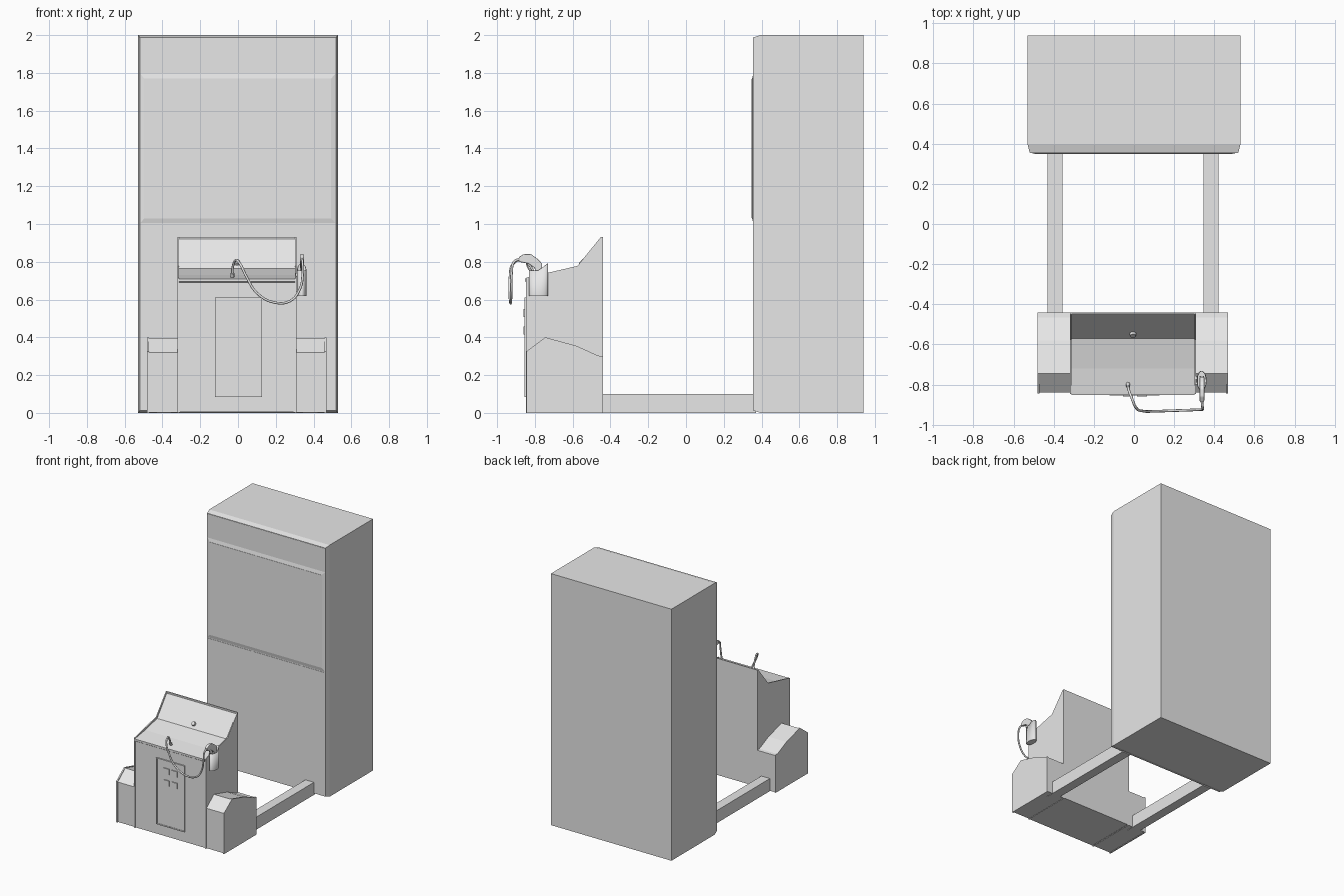
import bpy, bmesh, math
from mathutils import Vector

if "Cube" in bpy.data.objects:
    bpy.data.objects.remove(bpy.data.objects["Cube"])

grey = bpy.data.materials.new("light_grey")
grey.diffuse_color = (0.8, 0.8, 0.8, 1)
grey.use_nodes = True
grey.node_tree.nodes["Principled BSDF"].inputs["Base Color"].default_value = grey.diffuse_color


def finish(bm, name, smooth=False):
    bmesh.ops.recalc_face_normals(bm, faces=bm.faces)
    me = bpy.data.meshes.new(name)
    bm.to_mesh(me)
    bm.free()
    ob = bpy.data.objects.new(name, me)
    bpy.context.collection.objects.link(ob)
    me.materials.append(grey)
    if smooth:
        bpy.context.view_layer.objects.active = ob
        bpy.ops.object.select_all(action='DESELECT')
        ob.select_set(True)
        bpy.ops.object.shade_smooth_by_angle(angle=math.radians(40))
    return ob


def loft(name, a, b):
    """Closed solid between two matching loops."""
    bm = bmesh.new()
    va = [bm.verts.new(p) for p in a]
    vb = [bm.verts.new(p) for p in b]
    n = len(a)
    bm.faces.new(va)
    bm.faces.new(vb[::-1])
    for i in range(n):
        j = (i + 1) % n
        bm.faces.new((va[i], vb[i], vb[j], va[j]))
    return finish(bm, name)


def extrude_x(name, profile, x0, x1):
    return loft(name, [(x0, y, z) for y, z in profile], [(x1, y, z) for y, z in profile])


def rect(x0, x1, z0, z1, y):
    return [(x0, y, z0), (x1, y, z0), (x1, y, z1), (x0, y, z1)]


def box(name, x0, x1, y0, y1, z0, z1):
    return loft(name, rect(x0, x1, z0, z1, y0), rect(x0, x1, z0, z1, y1))


def tube(name, points, radius):
    """Smooth round cable through the points, turned into a mesh."""
    cu = bpy.data.curves.new(name, 'CURVE')
    cu.dimensions = '3D'
    cu.bevel_depth = radius
    cu.bevel_resolution = 2
    cu.use_fill_caps = True
    cu.resolution_u = 6
    sp = cu.splines.new('BEZIER')
    sp.bezier_points.add(len(points) - 1)
    for bp, p in zip(sp.bezier_points, points):
        bp.co = p
        bp.handle_left_type = bp.handle_right_type = 'AUTO'
    ob = bpy.data.objects.new(name, cu)
    bpy.context.collection.objects.link(ob)
    cu.materials.append(grey)
    return ob


# screen cabinet with a chamfered front border
box("cabinet_body", -0.53, 0.53, 0.395, 0.94, 0, 2)
loft("cabinet_front", rect(-0.52, 0.52, 0.012, 1.988, 0.356), rect(-0.53, 0.53, 0, 2, 0.395))
box("lower_panel", -0.517, 0.517, 0.354, 0.36, 0.015, 0.997)
box("header_panel", -0.517, 0.517, 0.354, 0.36, 1.803, 1.985)

# raised screen surround and screen plate
loft("screen_surround", rect(-0.497, 0.493, 1.03, 1.77, 0.35), rect(-0.52, 0.52, 1.0, 1.8, 0.357))
box("screen", -0.495, 0.491, 0.348, 0.354, 1.032, 1.768)

# floor beams joining the cabinet and console
for side, x0 in (("left", -0.43), ("right", 0.345)):
    box("beam_" + side, x0, x0 + 0.075, -0.5, 0.37, 0, 0.1)

# console: sunken core between two thin side walls
core = [(-0.845, 0.005), (-0.845, 0.69), (-0.852, 0.695), (-0.852, 0.71), (-0.84, 0.712),
        (-0.72, 0.73), (-0.57, 0.765), (-0.45, 0.92), (-0.44, 0.92), (-0.44, 0.005)]
wall = [(-0.847, 0), (-0.847, 0.715), (-0.73, 0.742), (-0.575, 0.778), (-0.45, 0.932),
        (-0.44, 0.932), (-0.44, 0)]
extrude_x("console_core", core, -0.312, 0.302)
for side, x0 in (("left", -0.32), ("right", 0.302)):
    extrude_x("console_wall_" + side, wall, x0, x0 + 0.008)
box("console_top_rim", -0.32, 0.31, -0.449, -0.44, 0.915, 0.932)

# side pods: recessed core with a thin outer wall
pod = [(-0.845, 0), (-0.845, 0.325), (-0.745, 0.4), (-0.58, 0.355), (-0.465, 0.303),
       (-0.44, 0.3), (-0.44, 0)]
pod_core = [(max(-0.839, y), z - 0.005 if z else 0.003) for y, z in pod]
for side, s, c in (("left", -1, -0.006), ("right", 1, -0.006)):
    extrude_x("pod_core_" + side, pod_core, c + s * 0.3, c + s * 0.468)
    extrude_x("pod_wall_" + side, pod, c + s * 0.464, c + s * 0.475)

# door with frame and four coin plates
box("door_panel", -0.115, 0.12, -0.852, -0.844, 0.09, 0.605)
for nm, b in (("left", (-0.122, -0.113, 0.085, 0.612)), ("right", (0.118, 0.127, 0.085, 0.612)),
              ("bottom", (-0.113, 0.118, 0.085, 0.094)), ("top", (-0.113, 0.118, 0.603, 0.612))):
    box("door_frame_" + nm, b[0], b[1], -0.855, -0.844, b[2], b[3])
for x in (-0.055, 0.016):
    for z in (0.415, 0.508):
        box("coin_plate", x, x + 0.05, -0.859, -0.851, z, z + 0.043)

# start button on the sloping top
bm = bmesh.new()
bmesh.ops.create_cone(bm, cap_ends=True, segments=16, radius1=0.018, radius2=0.014, depth=0.02)
button = finish(bm, "start_button", True)
button.location = (-0.005, -0.55, 0.797)
button.rotation_euler.x = math.radians(50)

# oval holster on the right wall, open at the top
bm = bmesh.new()
rings = []
for z in (0.62, 0.755):
    rings.append([bm.verts.new((0.337 + 0.025 * math.cos(a), -0.781 + 0.05 * math.sin(a),
                                z + (0.035 * max(0, math.sin(a)) if z > 0.7 else 0)))
                  for a in [math.tau * i / 20 for i in range(20)]])
bm.faces.new(rings[0])
for i in range(20):
    j = (i + 1) % 20
    bm.faces.new((rings[0][i], rings[0][j], rings[1][j], rings[1][i]))
holster = finish(bm, "holster", True)
mod = holster.modifiers.new("thickness", 'SOLIDIFY')
mod.thickness = 0.004
box("holster_bracket", 0.305, 0.32, -0.8, -0.76, 0.64, 0.74)

# gun standing muzzle down, grip curling to the front
gun = [(-0.795, 0.64), (-0.8, 0.765), (-0.835, 0.79), (-0.885, 0.8), (-0.885, 0.825),
       (-0.86, 0.84), (-0.82, 0.84), (-0.785, 0.815), (-0.762, 0.79), (-0.757, 0.64)]
body = extrude_x("gun_body", gun, 0.327, 0.35)
bev = body.modifiers.new("soft_edges", 'BEVEL')
bev.width = 0.005
bev.segments = 2
tube("gun_trigger_guard", [(0.338, -0.8, 0.75), (0.338, -0.825, 0.755), (0.338, -0.845, 0.79)], 0.004)

# hanging cable from the console to the gun grip
tube("gun_cable", [(-0.03, -0.8, 0.715), (-0.028, -0.82, 0.77), (-0.012, -0.865, 0.808),
                   (0.01, -0.915, 0.79), (0.045, -0.932, 0.72), (0.1, -0.933, 0.635),
                   (0.19, -0.93, 0.585), (0.275, -0.927, 0.592), (0.325, -0.925, 0.65),
                   (0.343, -0.923, 0.74), (0.341, -0.91, 0.8), (0.338, -0.88, 0.815)], 0.0065)
tube("cable_socket", [(-0.03, -0.795, 0.712), (-0.029, -0.81, 0.74)], 0.01)
